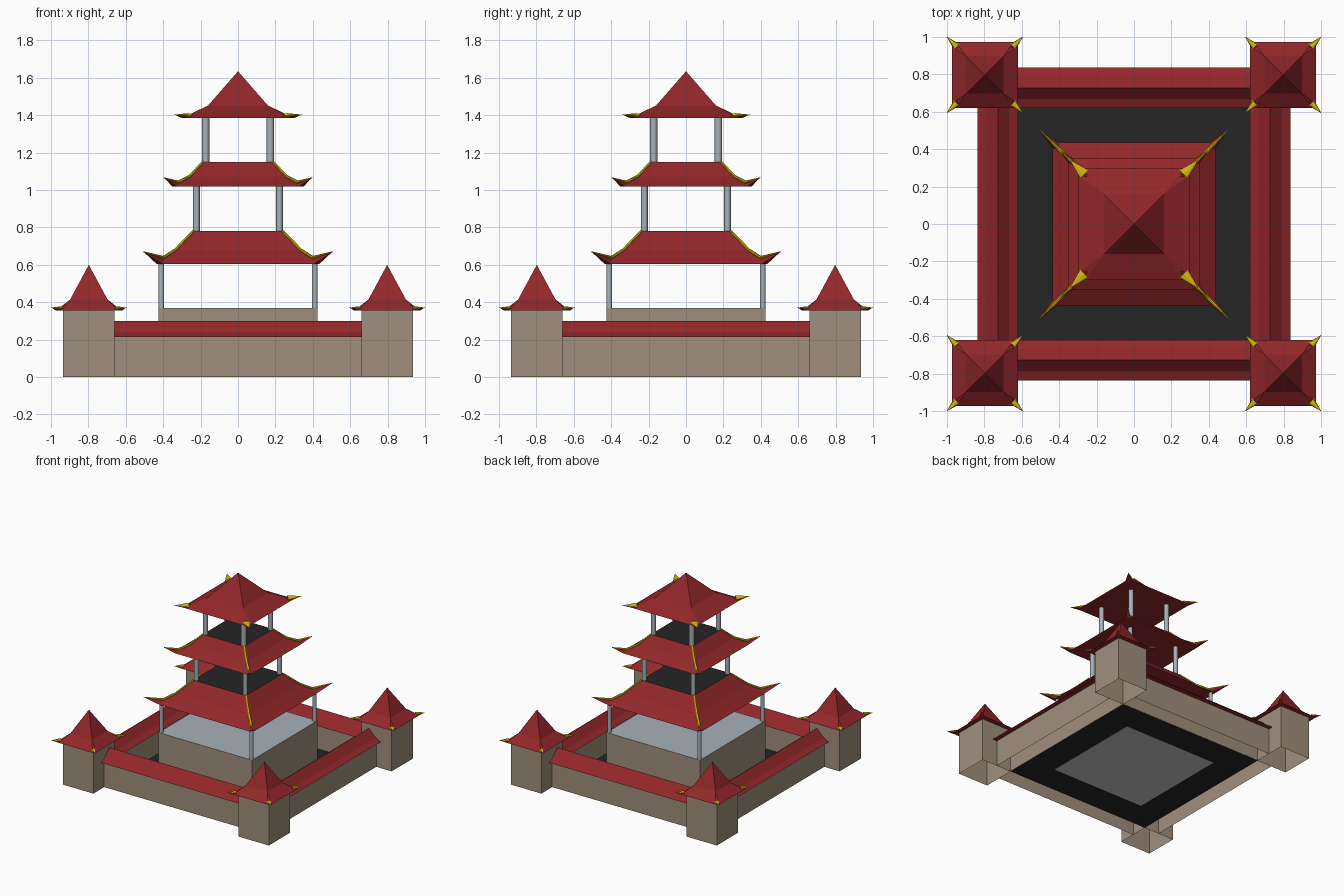
import bpy, bmesh, math
from mathutils import Vector

if "Cube" in bpy.data.objects:
    bpy.data.objects.remove(bpy.data.objects["Cube"])


def mat(name, r, g, b):
    m = bpy.data.materials.new(name)
    m.diffuse_color = (r, g, b, 1)
    m.use_nodes = True
    m.node_tree.nodes["Principled BSDF"].inputs["Base Color"].default_value = m.diffuse_color
    return m


RED = mat("roof red", 0.29, 0.02, 0.023)
STONE = mat("stone", 0.35, 0.275, 0.205)
STEEL = mat("pale blue grey", 0.39, 0.445, 0.48)
GOLD = mat("gold", 0.68, 0.48, 0.006)
BLACK = mat("dark floor", 0.018, 0.018, 0.018)
PALE = mat("pale grey", 0.58, 0.58, 0.58)


def finish(name, bm, *mats, recalc=True):
    if recalc:
        bmesh.ops.recalc_face_normals(bm, faces=bm.faces)
    me = bpy.data.meshes.new(name)
    bm.to_mesh(me)
    bm.free()
    for m in mats:
        me.materials.append(m)
    ob = bpy.data.objects.new(name, me)
    bpy.context.collection.objects.link(ob)
    return ob


def box(name, x0, x1, y0, y1, z0, z1, mats, open_bottom=False):
    """Box: first material on sides, optional second on top, third on bottom."""
    bm = bmesh.new()
    bmesh.ops.create_cube(bm, size=1)
    for v in bm.verts:
        v.co = (x1 if v.co.x > 0 else x0, y1 if v.co.y > 0 else y0, z1 if v.co.z > 0 else z0)
    bm.normal_update()
    for f in list(bm.faces):
        if f.normal.z > 0.5:
            f.material_index = min(1, len(mats) - 1)
        elif f.normal.z < -0.5:
            f.material_index = min(2, len(mats) - 1)
            if open_bottom:
                bm.faces.remove(f)
    return finish(name, bm, *mats, recalc=False)


def roof(name, cx, cy, top, mid, ridge, eave, tip):
    """Square roof with upturned corners. Each pair is (half width, height);
    eave is (half width, distance to where the corner begins, height)."""
    bm = bmesh.new()

    def pt(x, y, z, k):
        for _ in range(k):
            x, y = -y, x
        return bm.verts.new((cx + x, cy + y, z))

    def ring(p):
        return [pt(p[0], p[0], p[1], k) for k in range(4)]

    M, R, T = ring(mid), ring(ridge), ring(tip)
    e, a, z = eave
    A = [pt(e, a, z, k) for k in range(4)]      # eave point before each corner
    B = [pt(a, e, z, k) for k in range(4)]      # eave point after each corner
    apex = bm.verts.new((cx, cy, top[1])) if top[0] == 0 else None
    P = None if apex else ring(top)
    for k in range(4):
        n = (k + 1) % 4
        bm.faces.new((M[k], M[n], apex) if apex else (M[k], M[n], P[n], P[k]))
        bm.faces.new((M[k], B[k], A[n], M[n]))
        for f in ((M[k], A[k], R[k]), (R[k], A[k], T[k]), (R[k], T[k], B[k]),
                  (M[k], R[k], B[k]), (A[k], B[k], T[k])):
            bm.faces.new(f)
    if P:
        bm.faces.new(P).material_index = 1      # dark deck on top
    bm.faces.new([v for k in range(4) for v in (A[k], B[k])])
    finish(name, bm, RED, BLACK)


def gold_corners(name, cx, cy, path, flat=0.5, n=8):
    """Four tapering gold spines; path is a list of (diagonal offset, height, radius)."""
    bm = bmesh.new()
    for sx in (-1, 1):
        for sy in (-1, 1):
            perp = Vector((-sy, sx, 0)).normalized()
            rings = []
            for d, z, r in path:
                c = Vector((cx + sx * d, cy + sy * d, z))
                rings.append([bm.verts.new(c + perp * r * math.cos(t) + Vector((0, 0, r * flat * math.sin(t))))
                              for t in (2 * math.pi * i / n for i in range(n))])
            for a, b in zip(rings, rings[1:]):
                for i in range(n):
                    j = (i + 1) % n
                    bm.faces.new((a[i], a[j], b[j], b[i]))
            bm.faces.new(rings[0])
            bm.faces.new(rings[-1])
    finish(name, bm, GOLD)


def poles(name, d, r, z0, z1):
    for i, (sx, sy) in enumerate([(-1, -1), (1, -1), (1, 1), (-1, 1)]):
        bpy.ops.mesh.primitive_cylinder_add(vertices=16, radius=r, depth=z1 - z0,
                                            location=(sx * d, sy * d, (z0 + z1) / 2))
        ob = bpy.context.object
        ob.name = f"{name}_{i + 1}"
        ob.data.materials.append(STEEL)
        bpy.ops.object.shade_smooth_by_angle()


def wall_roof(name, k):
    """Curved gable cap along one wall, turned k quarter turns."""
    bm = bmesh.new()
    prof = [(-0.1075, 0.215), (-0.06, 0.238), (0, 0.3), (0.06, 0.238), (0.1075, 0.215)]
    ends = []
    for x in (-0.66, 0.66):
        row = []
        for o, z in prof:
            px, py = x, -0.728 + o
            for _ in range(k):
                px, py = -py, px
            row.append(bm.verts.new((px, py, z)))
        ends.append(row)
    a, b = ends
    for i in range(5):
        j = (i + 1) % 5
        bm.faces.new((a[i], a[j], b[j], b[i]))
    bm.faces.new(a)
    bm.faces.new(b)
    finish(name, bm, RED)


# courtyard floor and central platform
box("courtyard_floor", -0.66, 0.66, -0.66, 0.66, 0.002, 0.006, [BLACK])
box("platform", -0.425, 0.425, -0.425, 0.425, 0, 0.37, [STONE, STEEL, PALE])

# outer walls, hollow underneath, with red caps
I, O = 0.66, 0.795
for k, (side, r) in enumerate([("front", (-I, I, -O, -I)), ("right", (I, O, -I, I)),
                               ("back", (-I, I, I, O)), ("left", (-O, -I, -I, I))]):
    box(side + "_wall", *r, 0, 0.225, [STONE], True)
    wall_roof(side + "_wall_roof", k)

# corner towers
C, H = 0.7975, 0.1375
for sx in (-1, 1):
    for sy in (-1, 1):
        x, y = sx * C, sy * C
        tag = ("front" if sy < 0 else "back") + ("_left" if sx < 0 else "_right")
        box(tag + "_tower", x - H, x + H, y - H, y + H, 0, 0.356, [STONE], True)
        roof(tag + "_tower_roof", x, y, (0, 0.6), (0.1, 0.415), (0.145, 0.371),
             (0.176, 0.155, 0.355), (0.2, 0.371))
        gold_corners(tag + "_tower_tips", x, y, [(0.15, 0.368, 0.021), (0.2025, 0.371, 0.001)])

# pagoda tiers: poles, roofs and gold ridges
poles("lower_pole", 0.41, 0.015, 0.37, 0.607)
roof("lower_roof", 0, 0, (0.24, 0.78), (0.335, 0.68), (0.4, 0.637), (0.435, 0.405, 0.605), (0.503, 0.668))
gold_corners("lower_ridges", 0, 0, [(0.24, 0.78, 0.008), (0.335, 0.681, 0.01), (0.4, 0.639, 0.011),
                                    (0.505, 0.67, 0.003)], 0.8)
poles("middle_pole", 0.222, 0.0175, 0.78, 1.022)
roof("middle_roof", 0, 0, (0.188, 1.15), (0.26, 1.072), (0.32, 1.04), (0.35, 0.325, 1.018), (0.393, 1.063))
gold_corners("middle_ridges", 0, 0, [(0.188, 1.15, 0.008), (0.26, 1.073, 0.01), (0.32, 1.042, 0.011),
                                     (0.396, 1.066, 0.003)], 0.8)
poles("upper_pole", 0.173, 0.0195, 1.15, 1.387)
roof("top_roof", 0, 0, (0, 1.635), (0.16, 1.452), (0.25, 1.402), (0.3, 0.265, 1.385), (0.338, 1.403))
gold_corners("top_tips", 0, 0, [(0.265, 1.398, 0.032), (0.342, 1.403, 0.001)], 0.4)
